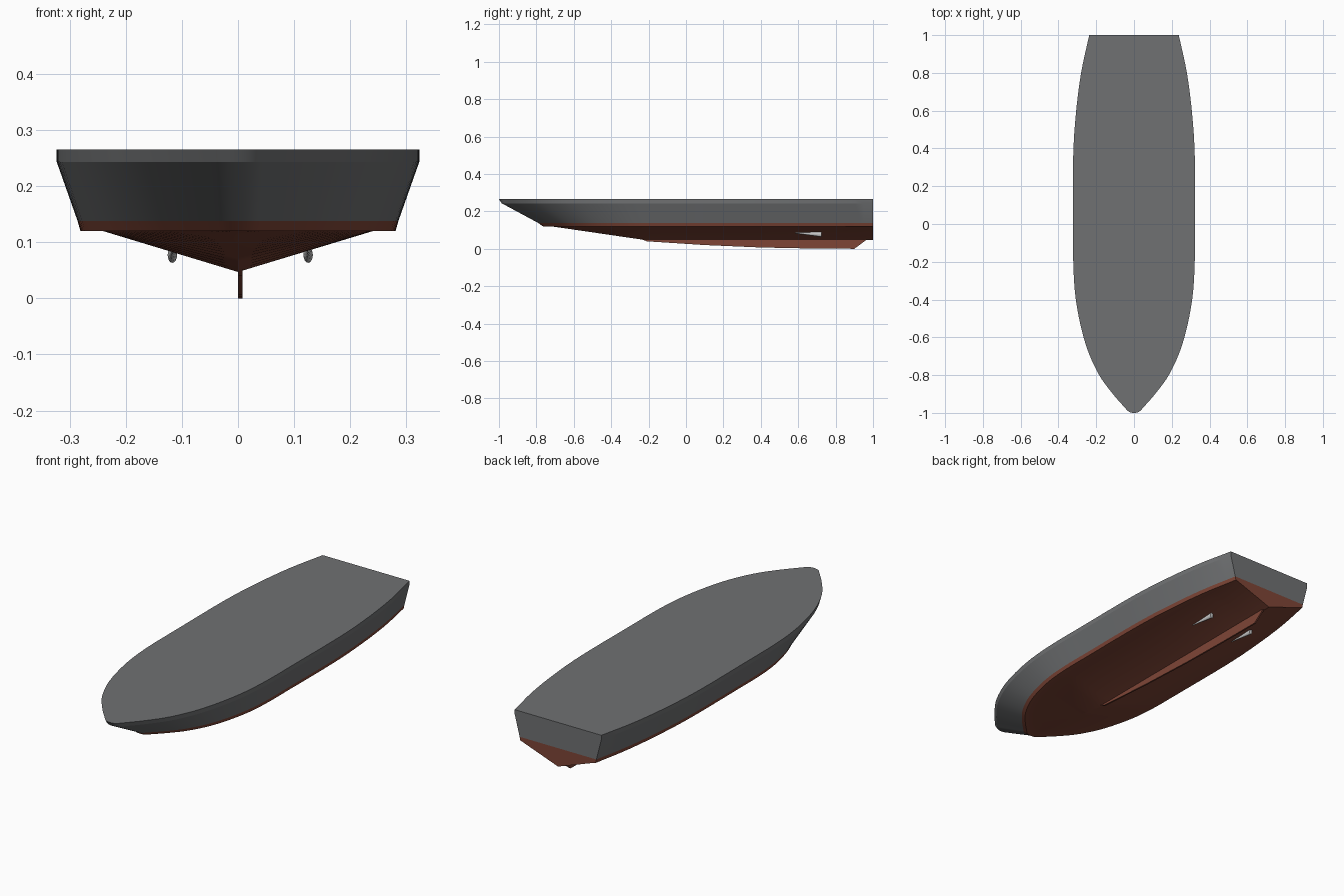
import bpy, bmesh, math
from mathutils import Matrix, Vector

if "Cube" in bpy.data.objects:
    bpy.data.objects.remove(bpy.data.objects["Cube"])


def material(name, col):
    m = bpy.data.materials.new(name)
    m.diffuse_color = (*col, 1)
    m.use_nodes = True
    m.node_tree.nodes["Principled BSDF"].inputs["Base Color"].default_value = m.diffuse_color
    return m


GREY = material("hull_grey", (0.16, 0.165, 0.17))
RED = material("bottom_red", (0.21, 0.06, 0.037))


def finish(bm, name, mat=None, angle=25):
    bmesh.ops.remove_doubles(bm, verts=bm.verts, dist=1e-5)
    bmesh.ops.dissolve_degenerate(bm, edges=bm.edges, dist=1e-5)
    bmesh.ops.recalc_face_normals(bm, faces=bm.faces)
    me = bpy.data.meshes.new(name)
    bm.to_mesh(me)
    bm.free()
    ob = bpy.data.objects.new(name, me)
    bpy.context.collection.objects.link(ob)
    if mat:
        me.materials.append(mat)
    bpy.ops.object.select_all(action='DESELECT')
    bpy.context.view_layer.objects.active = ob
    ob.select_set(True)
    bpy.ops.object.shade_smooth_by_angle(angle=math.radians(angle))
    return ob


# Half outline of the deck, bow to stern, smoothed with a Catmull-Rom spline
HALF = [(0, -1), (0.028, -0.993), (0.055, -0.965), (0.12, -0.89), (0.19, -0.79),
        (0.255, -0.64), (0.302, -0.44), (0.32, -0.25), (0.322, 0), (0.322, 0.35),
        (0.308, 0.58), (0.28, 0.8), (0.237, 1)]


def spline(pts, n=4):
    p = [Vector((-pts[1][0], pts[1][1]))] + [Vector(q) for q in pts]
    p.append(2 * p[-1] - p[-2])
    out = []
    for i in range(1, len(p) - 2):
        a, b, c, d = p[i - 1:i + 3]
        for k in range(n):
            t = k / n
            out.append(0.5 * (2 * b + (c - a) * t + (2 * a - 5 * b + 4 * c - d) * t ** 2
                              + (3 * b - a - 3 * c + d) * t ** 3))
    return out + [p[-2]]


half = spline(HALF)
outline = [(-v.x, v.y) for v in reversed(half[1:])] + [(v.x, v.y) for v in half]


def ring(width, bow, z, stern=None):
    pts = []
    for x, y in outline:
        w = width
        if stern and y > 0.8:
            w += (stern - width) * (y - 0.8) / 0.2
        pts.append((x * w / 0.322, y * bow if y < 0 else y, z))
    return pts


def keel_z(y):
    return 0.12 - 0.073 * min(1, max(0, (y + 0.72) / 0.5))


deck = ring(0.322, 1, 0.265)
sheer = ring(0.322, 0.985, 0.243)
water = ring(0.285, 0.79, 0.138)
chine = ring(0.28, 0.765, 0.12)
inner = ring(0.24, 0.72, 0.12, 0.275)
keel_line = [(0, y, keel_z(y)) for x, y, z in inner]


def strips(bm, rings, close=True):
    for a, b in zip(rings, rings[1:]):
        n = len(a)
        for i in range(n if close else n - 1):
            j = (i + 1) % n
            quad = []
            for p in (a[i], a[j], b[j], b[i]):
                if p not in quad:
                    quad.append(p)
            if len(quad) > 2:
                bm.faces.new([bm.verts.new(p) for p in quad])


# Grey topsides with transom and flat deck
bm = bmesh.new()
strips(bm, [deck, sheer, water])
bm.faces.new([bm.verts.new(p) for p in deck])
finish(bm, "topsides_and_deck", GREY, 15)

# Red bottom: boot band, flat chine and V-shaped underside
bm = bmesh.new()
strips(bm, [water, chine])
strips(bm, [chine, inner], close=False)
strips(bm, [inner, keel_line])
finish(bm, "hull_bottom", RED)

# Keel fin
bm = bmesh.new()
prof = [(-0.25, 0.055), (-0.21, 0.04), (0.1, 0.02), (0.4, 0.007), (0.65, 0.002),
        (0.9, 0), (0.965, 0.048), (0.9, 0.055)]
f = bm.faces.new([bm.verts.new((0, y, z)) for y, z in prof])
ext = bmesh.ops.extrude_face_region(bm, geom=[f])
for v in ext["geom"]:
    if isinstance(v, bmesh.types.BMVert):
        v.co.x += 0.008
finish(bm, "keel_fin", RED)

# Tapered shaft fairings under the stern
for side, x in (("left", -0.117), ("right", 0.125)):
    bm = bmesh.new()
    bmesh.ops.create_cone(bm, cap_ends=True, segments=16, radius1=0.002, radius2=0.014, depth=0.14)
    bm.transform(Matrix.Translation((x, 0.655, 0.081)) @ Matrix.Rotation(math.radians(-93), 4, 'X')
                 @ Matrix.Diagonal((0.6, 1, 1, 1)))
    finish(bm, "shaft_fairing_" + side, None, 40)
